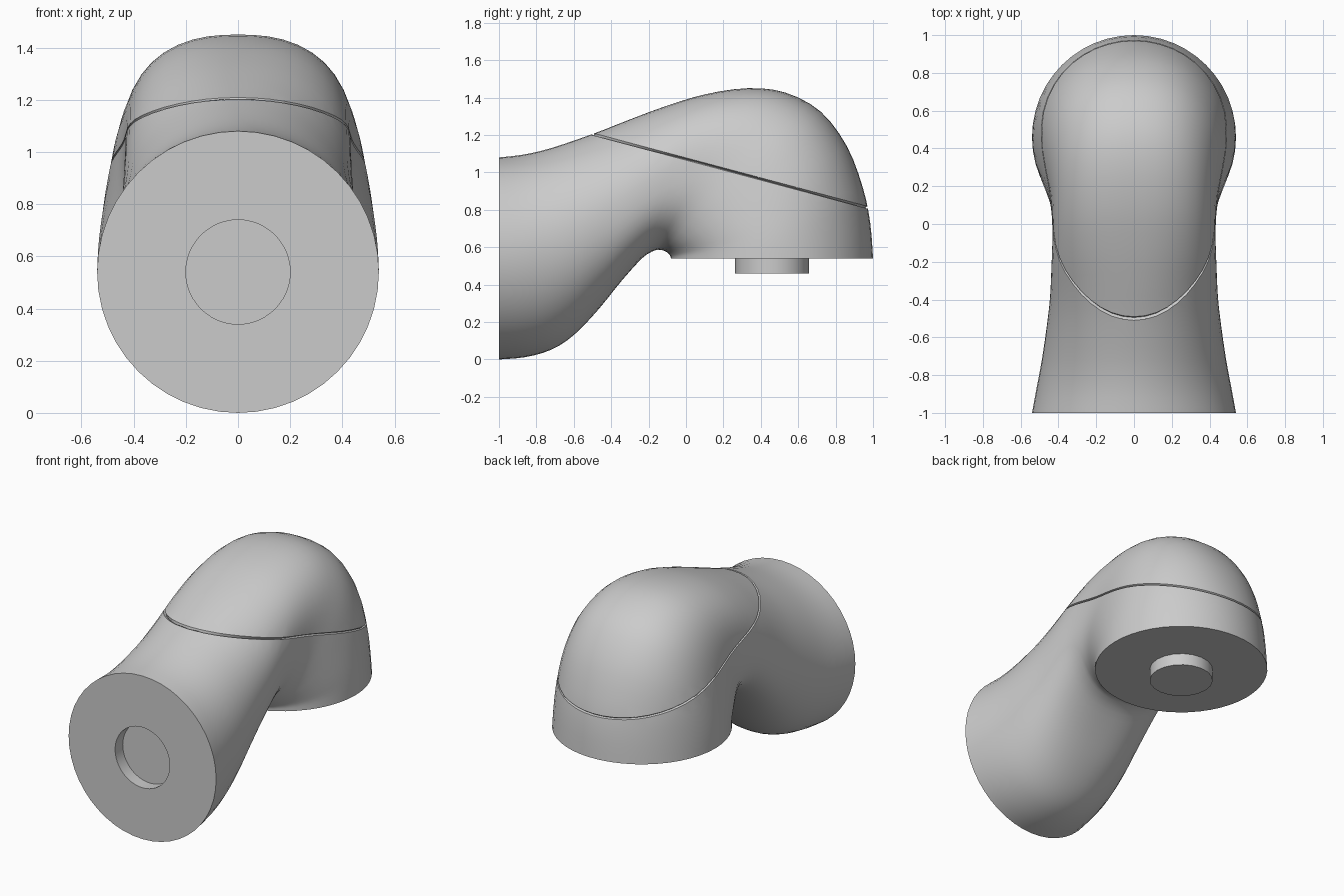
import bpy, bmesh, math
from mathutils import Vector

if "Cube" in bpy.data.objects:
    bpy.data.objects.remove(bpy.data.objects["Cube"])

SEG = 48

# Body sections: top point (y, z), bottom point (y, z), half width, roundness exponent
SECTIONS = [
    (-1.00, 1.08, -1.00, 0.00, .540, 2.0),
    (-0.87, 1.095, -0.86, .012, .515, 2.0),
    (-0.72, 1.13, -0.72, .052, .488, 2.05),
    (-0.50, 1.205, -0.60, .13, .463, 2.1),
    (-0.32, 1.275, -0.47, .265, .445, 2.2),
    (-0.12, 1.35, -0.34, .425, .437, 2.35),
    (0.10, 1.417, -0.23, .545, .432, 2.45),
    (0.33, 1.45, -0.165, .583, .437, 2.45),
    (0.53, 1.427, -0.135, .585, .452, 2.4),
    (0.72, 1.325, -0.115, .58, .477, 2.35),
    (0.86, 1.14, -0.10, .572, .502, 2.25),
    (0.945, .92, -0.09, .562, .523, 2.1),
    (0.985, .73, -0.083, .55, .535, 2.0),
    (1.00, .54, -0.08, .54, .540, 2.0),
]


def catmull(p, q, r, s, t):
    return tuple(0.5 * (2 * b + (c - a) * t + (2 * a - 5 * b + 4 * c - d) * t * t
                        + (3 * b - a - 3 * c + d) * t ** 3)
                 for a, b, c, d in zip(p, q, r, s))


def section_ring(ty, tz, by, bz, w, n):
    top, bot = Vector((0, ty, tz)), Vector((0, by, bz))
    mid, half = (top + bot) / 2, (top - bot) / 2
    ring = []
    for i in range(SEG):
        a = 2 * math.pi * i / SEG
        c, s = math.cos(a), math.sin(a)
        k = (abs(c) ** n + abs(s) ** n) ** (-1 / n)
        ring.append(mid + half * c * k + Vector((w * s * k, 0, 0)))
    return ring


def loft(bm, rings):
    loops = [[bm.verts.new(p) for p in ring] for ring in rings]
    for a, b in zip(loops, loops[1:]):
        n = len(a)
        for i in range(n):
            bm.faces.new((a[i], a[(i + 1) % n], b[(i + 1) % n], b[i]))
    bm.faces.new(loops[0])
    bm.faces.new(loops[-1])
    bmesh.ops.recalc_face_normals(bm, faces=bm.faces[:])


def finish(bm, name):
    mesh = bpy.data.meshes.new(name)
    bm.to_mesh(mesh)
    bm.free()
    obj = bpy.data.objects.new(name, mesh)
    bpy.context.collection.objects.link(obj)
    bpy.ops.object.select_all(action='DESELECT')
    obj.select_set(True)
    bpy.context.view_layer.objects.active = obj
    bpy.ops.object.shade_smooth_by_angle(angle=math.radians(30))
    return obj


# Elbow body, starting with the socket recess in the front face
rings = [section_ring(y, .74, y, .34, .2, 2) for y in (-.92, -1.0)]
last = len(SECTIONS) - 1
for i in range(last):
    pts = [SECTIONS[min(max(i + k, 0), last)] for k in (-1, 0, 1, 2)]
    for t in (0, 1 / 3, 2 / 3):
        rings.append(section_ring(*catmull(*pts, t)))
rings.append(section_ring(*SECTIONS[-1]))
bm = bmesh.new()
loft(bm, rings)

# Thin slanted seam groove separating the upper cover
origin = Vector((0, -0.5, 1.205))
normal = Vector((0, .395, 1.48)).normalized()
for offset in (-.006, .006, 0):
    cut = bmesh.ops.bisect_plane(
        bm, geom=bm.verts[:] + bm.edges[:] + bm.faces[:], dist=1e-5,
        plane_co=origin + normal * offset, plane_no=normal)
bm.normal_update()
seam = [v for v in cut['geom_cut'] if isinstance(v, bmesh.types.BMVert)]
shifts = [(v, v.normal.copy()) for v in seam]
for v, n in shifts:
    v.co -= n * .015
finish(bm, "elbow_body")

# Connecting peg under the downward opening
bm = bmesh.new()
loft(bm, [[Vector((.197 * math.cos(2 * math.pi * i / 20),
                   .46 + .197 * math.sin(2 * math.pi * i / 20), z)) for i in range(20)]
          for z in (.46, .545)])
finish(bm, "bottom_peg")
